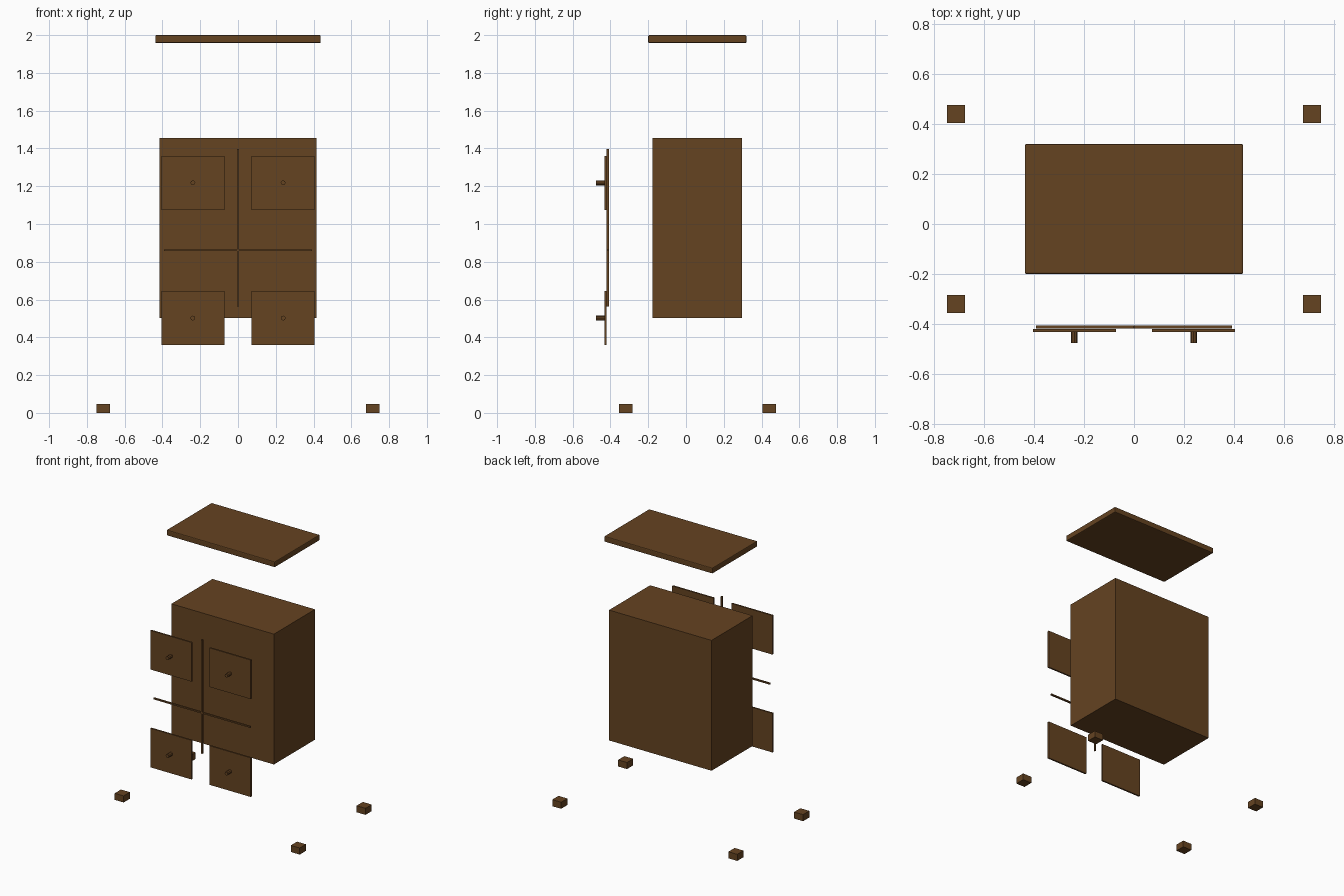
import bpy
import math

cube = bpy.data.objects.get("Cube")
if cube:
    bpy.data.objects.remove(cube, do_unlink=True)

# Single dark wood colour
wood = bpy.data.materials.new("dark_brown_wood")
wood.use_nodes = True
BROWN = (0.130, 0.056, 0.0152, 1)
wood.diffuse_color = BROWN
wood.node_tree.nodes["Principled BSDF"].inputs["Base Color"].default_value = BROWN


def box(name, center, size, bevel=0):
    bpy.ops.mesh.primitive_cube_add(size=1, location=center)
    ob = bpy.context.object
    ob.name = name
    ob.scale = size
    bpy.ops.object.transform_apply(location=False, rotation=False, scale=True)
    ob.data.materials.append(wood)
    if bevel:
        mod = ob.modifiers.new("rounded_edges", "BEVEL")
        mod.width = bevel
        mod.segments = 2
    return ob


def knob(name, x, z):
    bpy.ops.mesh.primitive_cylinder_add(
        vertices=8, radius=0.013, depth=0.047,
        location=(x, -0.4535, z), rotation=(math.pi / 2, 0, 0))
    ob = bpy.context.object
    ob.name = name
    ob.data.materials.append(wood)


# Top board and cabinet body
box("top_board", (0, 0.06, 1.979), (0.876, 0.52, 0.042), bevel=0.006)
box("cabinet_body", (0, 0.06, 0.979), (0.83, 0.475, 0.954))

# Crossing divider strips
box("vertical_divider", (0, -0.414, 0.979), (0.01, 0.012, 0.834))
box("horizontal_divider", (0, -0.414, 0.861), (0.784, 0.012, 0.01))

# Door panels with knobs, and feet
for side, s in (("left", 1), ("right", -1)):
    for level, z in (("upper", 1.218), ("lower", 0.502)):
        box(f"{level}_{side}_panel", (s * 0.239, -0.4265, z), (0.334, 0.012, 0.286))
        knob(f"{level}_{side}_knob", s * 0.239, z)
    for end, y in (("front", -0.32), ("back", 0.441)):
        box(f"{end}_{side}_foot", (s * 0.713, y, 0.024), (0.072, 0.072, 0.048))
